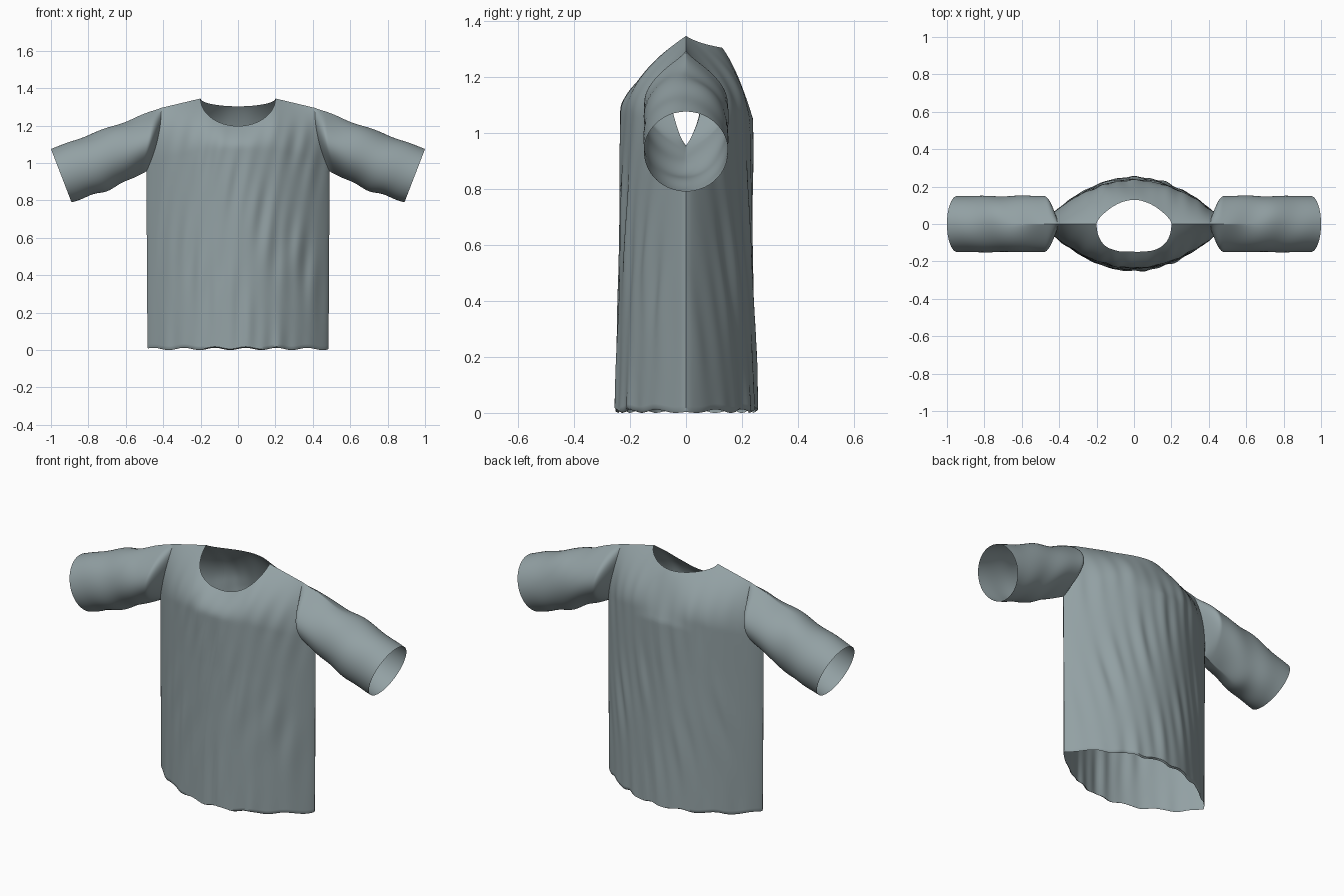
import bpy, bmesh
from math import sin, cos, pi, sqrt

if "Cube" in bpy.data.objects:
    bpy.data.objects.remove(bpy.data.objects["Cube"])

TIP_X, TIP_Z, PIT_Z = 0.41, 1.295, 0.955     # shoulder tip and armpit
NECK_X, NECK_Z = 0.20, 1.345                 # neck corner
V_PIT = PIT_Z / TIP_Z
SLOPE = (NECK_Z - TIP_Z) / (TIP_X - NECK_X)

cloth = bpy.data.materials.new("slate_cloth")
cloth.diffuse_color = (0.29, 0.355, 0.37, 1)
cloth.use_nodes = True
cloth.node_tree.nodes["Principled BSDF"].inputs["Base Color"].default_value = cloth.diffuse_color


def clamp(a):
    return max(0.0, min(1.0, a))


def smooth(a):
    a = clamp(a)
    return a * a * (3 - 2 * a)


def folds(x, z, side):
    """Soft slanted drapery folds, stronger on the +x side."""
    amp = 0.0028 + 0.0025 * clamp(x + 0.5)
    a = sin(72 * x - 9 * z + 2.0 * sin(4 * z + side))
    b = sin(41 * x - 6 * z + 1.3 * side + 1.2 * sin(6 * z))
    return amp * (0.8 * a + 0.8 * b) * (0.65 + 0.35 * sin(9 * z + 11 * x))


def shirt_point(u, v, side):
    """side -1 = front panel, +1 = back panel; u across, v from hem to top edge."""
    xt = abs(u) * TIP_X
    if xt < NECK_X - 1e-6:
        k = sqrt(1 - (xt / NECK_X) ** 2)
        top_z = NECK_Z - (0.147 if side < 0 else 0.042) * k
    else:
        top_z = NECK_Z - SLOPE * (xt - NECK_X)
    z = v * top_z
    s = clamp((v - V_PIT) / (1 - V_PIT))
    side_x = 0.484 + 0.006 * clamp(v / V_PIT)
    x = u * (side_x - 0.08 * (1 - (1 - s) ** 2))
    ax = abs(x)
    # lens-shaped cross-section, rounded over towards a smooth shoulder ridge
    c = max(0.0, cos(pi / 2 * min(1, ax / side_x))) ** 0.8
    depth = 0.235 + 0.018 * (1 - clamp(z / 0.8)) ** 1.3
    if ax < NECK_X:
        ridge = NECK_Z + SLOPE * NECK_X / 2 * (1 - (ax / NECK_X) ** 2)
    else:
        ridge = NECK_Z - SLOPE * (ax - NECK_X)
    drop = max(0.0, ridge - z)
    g_mid = smooth(drop / 0.29) if side < 0 else clamp(drop / 0.32) ** 0.38
    g_out = 1 - (1 - clamp(drop / 0.27)) ** 2
    m = smooth(ax / 0.22)
    g = g_mid + (g_out - g_mid) * m
    y = depth * c * g + folds(x, z, side) * smooth(drop / 0.3) * min(1, 2 * c)
    z += (0.012 + 0.006 * sin(38 * x)) * (1 - v) ** 6
    return (x, side * y, z)


def add_faces(bm, rows, closed=False):
    n = len(rows[0])
    for a, b in zip(rows, rows[1:]):
        for i in range(n if closed else n - 1):
            j = (i + 1) % n
            bm.faces.new((a[i], a[j], b[j], b[i]))


def finish(bm, name):
    bmesh.ops.remove_doubles(bm, verts=bm.verts, dist=0.0004)
    bmesh.ops.recalc_face_normals(bm, faces=bm.faces)
    me = bpy.data.meshes.new(name)
    bm.to_mesh(me)
    bm.free()
    me.materials.append(cloth)
    ob = bpy.data.objects.new(name, me)
    bpy.context.collection.objects.link(ob)
    bpy.ops.object.select_all(action='DESELECT')
    ob.select_set(True)
    bpy.context.view_layer.objects.active = ob
    bpy.ops.object.shade_smooth_by_angle(angle=1.0)


# Shirt body: front and back panels joined at shoulders and side seams
NU = NECK_X / TIP_X
half = [NU * sin(pi / 2 * i / 26) for i in range(27)]
half += [NU + (1 - NU) * i / 34 for i in range(1, 35)]
us = [-u for u in half[:0:-1]] + half
vs = [V_PIT * i / 60 for i in range(60)]
vs += [V_PIT + (1 - V_PIT) * (1 - cos(pi * i / 32)) / 2 for i in range(33)]
bm = bmesh.new()
for side in (-1, 1):
    rows = [[bm.verts.new(shirt_point(u, v, side)) for u in us] for v in vs]
    # small turned-in hem
    hem = []
    for vert in rows[0]:
        x, y, z = vert.co
        hem.append(bm.verts.new((x * 0.995, y * 0.96, z - 0.006)))
    add_faces(bm, [hem] + rows)
finish(bm, "shirt_body")

# Sleeves: lofted from the narrow armhole to a round cuff
N, M = 64, 44
for sx, name in ((1, "sleeve_right"), (-1, "sleeve_left")):
    bm = bmesh.new()
    rows = []
    for i in range(M + 1):
        t = (i / M) ** 1.5
        ring = []
        k = 1 - (1 - clamp(t / 0.1)) ** 2
        for j in range(N):
            th = 2 * pi * j / N
            v = V_PIT + (1 - V_PIT) * (1 + cos(th)) / 2
            ax, ay, az = shirt_point(sx, v, -1 if sin(th) >= 0 else 1)
            ex, ez = 0.945 + 0.055 * cos(th), 0.9325 + 0.1425 * cos(th)
            x = abs(ax) + (ex - abs(ax)) * t
            z = az + (ez - az) * t
            # pointed section at the shoulder easing to a circle at the cuff
            wide = abs(sin(th)) ** (2 - smooth(t / 0.6))
            wide *= 1 if sin(th) >= 0 else -1
            y = ay + (-0.15 * wide - ay) * k
            # gentle creases that fade at both ends
            w = sin(pi * t) * (0.005 * sin(15 * t + 2 * th) + 0.0025 * sin(10 * t - 3 * th))
            z += w * cos(th) - 0.012 * sin(pi * t) * (1 - cos(th)) / 2
            y -= 0.4 * w * sin(th)
            ring.append(bm.verts.new((sx * x, y, z)))
        rows.append(ring)
    add_faces(bm, rows, closed=True)
    finish(bm, name)
